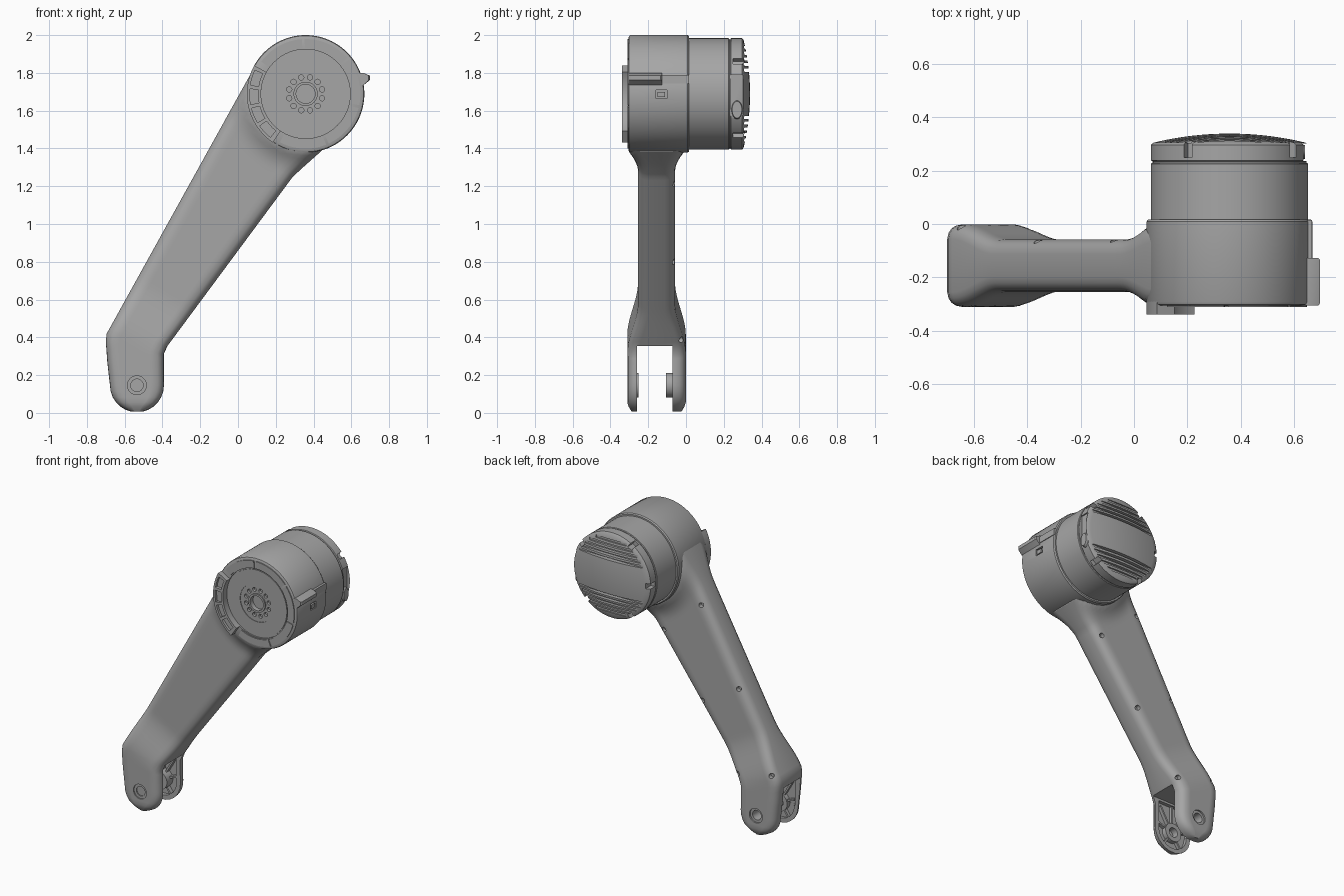
import bpy, bmesh
from math import sin, cos, radians, sqrt, hypot, pi
from mathutils import Matrix, Vector

cube = bpy.data.objects.get("Cube")
if cube:
    bpy.data.objects.remove(cube)

grey = bpy.data.materials.new("satin_grey")
grey.use_nodes = True
COLOUR = (0.38, 0.38, 0.38, 1)
grey.diffuse_color = COLOUR
grey.node_tree.nodes["Principled BSDF"].inputs["Base Color"].default_value = COLOUR

HX, HZ = 0.358, 1.689      # joint axis
PX, PZ = -0.535, 0.146     # fork pin axis
YC = -0.156                # middle plane of the arm


def finish(name, bm):
    bmesh.ops.remove_doubles(bm, verts=bm.verts, dist=1e-5)
    bmesh.ops.recalc_face_normals(bm, faces=bm.faces)
    me = bpy.data.meshes.new(name)
    bm.to_mesh(me)
    bm.free()
    me.materials.append(grey)
    ob = bpy.data.objects.new(name, me)
    bpy.context.collection.objects.link(ob)
    return ob


def loft(name, rings, closed=False):
    """Skin equal-length closed rings, capping the ends or joining them."""
    bm = bmesh.new()
    rows = [[bm.verts.new(p) for p in ring] for ring in rings]
    n = len(rows[0])
    pairs = list(zip(rows, rows[1:])) + ([(rows[-1], rows[0])] if closed else [])
    for a, b in pairs:
        for i in range(n):
            j = (i + 1) % n
            bm.faces.new((a[i], a[j], b[j], b[i]))
    if not closed:
        bm.faces.new(rows[0])
        bm.faces.new(rows[-1])
    return finish(name, bm)


def lathe(name, profile, x=HX, z=HZ, seg=96):
    rings = [[(x + r * cos(2 * pi * i / seg), y, z + r * sin(2 * pi * i / seg))
              for i in range(seg)] for r, y in profile]
    return loft(name, rings)


def cyl(name, x, z, r, y0, y1, seg=24):
    return lathe(name, [(r, y0), (r, y1)], x, z, seg)


def sector(name, r0, r1, a0, a1, y0, y1):
    n = max(4, int((a1 - a0) / 3))
    rings = []
    for i in range(n + 1):
        a = radians(a0 + (a1 - a0) * i / n)
        rings.append([(HX + r * cos(a), y, HZ + r * sin(a))
                      for r, y in ((r0, y0), (r1, y0), (r1, y1), (r0, y1))])
    return loft(name, rings)


def box(name, lo, hi, turn=0, pivot=(0, 0, 0)):
    bm = bmesh.new()
    lo, hi = Vector(lo), Vector(hi)
    bmesh.ops.create_cube(bm, size=1, matrix=Matrix.Translation((lo + hi) / 2)
                          @ Matrix.Diagonal((*(hi - lo), 1)))
    bmesh.ops.rotate(bm, verts=bm.verts, cent=pivot, matrix=Matrix.Rotation(-radians(turn), 3, 'Y'))
    return finish(name, bm)


def cut(ob, cutters):
    """Subtract each cutter, bake the result and drop the cutters."""
    for c in cutters:
        m = ob.modifiers.new("cut", 'BOOLEAN')
        m.operation, m.solver, m.object = 'DIFFERENCE', 'EXACT', c
    bpy.context.view_layer.update()
    me = bpy.data.meshes.new_from_object(ob.evaluated_get(bpy.context.evaluated_depsgraph_get()))
    ob.modifiers.clear()
    ob.data = me
    for c in cutters:
        bpy.data.objects.remove(c)


# Arm: left and right edge pairs from the fork tip up into the joint
edges = []
for a in (12, 25, 38, 51, 64, 77, 90):
    s, c = 0.143 * sin(radians(a)), 0.143 * cos(radians(a))
    edges.append(((PX - s, PZ - c), (PX + s, PZ - c)))
edges += [((-0.692, 0.27), (-0.393, 0.24)), ((-0.70, 0.38), (-0.393, 0.31)),
          ((-0.695, 0.42), (-0.373, 0.355)), ((-0.06, 1.566), (0.29, 1.25)),
          ((0.0, 1.674), (0.35, 1.305)), ((0.07, 1.80), (0.44, 1.385)),
          ((0.2, 1.82), (0.48, 1.5))]


def ease(t):
    t = min(1, max(0, t))
    return t * t * (3 - 2 * t)


def half_depth(x, z):
    h = 0.155 - 0.057 * ease((x * 0.5 + z * 0.866 - 0.04) / 0.32)
    h -= 0.6 * max(0, 0.045 - z)
    d = hypot(x - HX, z - HZ)
    if d > 0.27:
        h += 0.047 * min(1, max(0, (0.43 - d) / 0.12)) ** 2
    return h


lines = []
for (l0, r0), (l1, r1) in zip(edges, edges[1:]):
    l0, r0, l1, r1 = map(Vector, (l0, r0, l1, r1))
    n = max(1, int((l1 - l0).length / 0.028))
    lines += [(l0.lerp(l1, i / n), r0.lerp(r1, i / n)) for i in range(n)]
lines.append((l1, r1))

EDGE = [(0, 0.055), (0.005, 0.033), (0.016, 0.016), (0.034, 0.005), (0.06, 0)]
rings = []
for l, r in lines:
    w = (r - l).length
    k = min(1, w / 0.18)
    cols = [(o * k / w, d) for o, d in EDGE]
    first = cols[-1][0]
    cols += [(first + (1 - 2 * first) * i / 14, 0) for i in range(1, 14)]
    cols += [(1 - o * k / w, d) for o, d in reversed(EDGE)]
    side = []
    for t, d in cols:
        p = l.lerp(r, t)
        side.append((p.x, half_depth(p.x, p.y) - d, p.y))
    rings.append([(x, YC - h, z) for x, h, z in side] + [(x, YC + h, z) for x, h, z in reversed(side)])
arm = loft("arm", rings)

# Fork slot, lightening pockets, pin bores and rear screw holes
cutters = [box("slot", (-0.9, -0.26, -0.1), (-0.2, -0.072, 0.355)),
           box("pocket", (-0.655, -0.285, 0.15), (-0.425, -0.04, 0.34)),
           cyl("round_pocket", PX, PZ, 0.112, -0.284, -0.041, 48),
           cyl("bore", PX, PZ, 0.033, -0.5, 0.2, 32),
           cyl("front_counterbore", PX, PZ, 0.05, -0.5, -0.303, 32),
           cyl("rear_counterbore", PX, PZ, 0.05, -0.012, 0.2, 32)]
L0, R0, L1, R1 = map(Vector, (*edges[9], *edges[10]))
for t in (0.03, 0.48, 0.93):
    l, r = L0.lerp(L1, t), R0.lerp(R1, t)
    for p in (l.lerp(r, 0.09), r.lerp(l, 0.09)):
        y = YC + half_depth(p.x, p.y)
        cutters.append(cyl("screw_hole", p.x, p.y, 0.016, y - 0.03, y + 0.1, 16))
cut(arm, cutters)

# Bushings and stiffening ribs inside the fork
for name, y0, y1 in (("front_bushing", -0.295, -0.252), ("rear_bushing", -0.106, -0.03)):
    lathe(name, [(0.033, y0), (0.064, y0), (0.064, y1), (0.033, y1), (0.033, y0)], PX, PZ, 40)
for side, y0, y1 in (("front", -0.29, -0.262), ("rear", -0.07, -0.035)):
    for a in (20, 60, 90, 120, 160, 235, 305):
        reach = 0.19 if 50 < a < 130 else 0.118
        box(side + "_fork_rib", (PX + 0.055, y0, PZ - 0.006), (PX + reach, y1, PZ + 0.006), a, (PX, 0, PZ))

# Joint housing with its recessed front face and bolt circle
housing = lathe("joint_housing", [
    (0, -0.275), (0.05, -0.275), (0.05, -0.307), (0.064, -0.307), (0.064, -0.298), (0.13, -0.298),
    (0.13, -0.302), (0.228, -0.302), (0.228, -0.296), (0.236, -0.296), (0.236, -0.305), (0.298, -0.305),
    (0.307, -0.301), (0.311, -0.292), (0.311, 0.009), (0.305, 0.017), (0, 0.017)])
holes = []
for i in range(12):
    a = radians(30 * i + 15)
    holes.append(cyl("bolt_hole", HX + 0.09 * cos(a), HZ + 0.09 * sin(a), 0.014, -0.4, -0.28, 16))
holes.append(box("side_port", (0.63, -0.16, 1.665), (0.72, -0.10, 1.71)))
cut(housing, holes)

# Front ring panels
for i in range(5):
    a = -118 + 53 * i
    sector("ring_panel", 0.243, 0.29, a, a + 50, -0.311, -0.30)

# Raised connector band with four pockets
band = sector("connector_band", 0.236, 0.311, 151, 236, -0.34, -0.29)
cut(band, [sector("band_pocket", 0.252, 0.296, a, a + 16, -0.36, -0.322) for a in (155, 175, 195, 215)])

# Side latch and its guide rail
loft("side_latch", [[(0.62, y, 1.80), (0.665, y, 1.80), (x, y, 1.785), (x, y, 1.762), (0.665, y, 1.735),
                     (0.62, y, 1.735)] for x, y in ((0.692, -0.305), (0.698, -0.295), (0.698, -0.135), (0.692, -0.128))])
box("latch_rail", (0.63, -0.13, 1.745), (0.668, 0.015, 1.79))
box("port_plug", (0.64, -0.15, 1.672), (0.668, -0.112, 1.70))

# Motor can with a domed, slatted rear cap
def dome(r):
    return 0.339 - 0.034 * (r / 0.285) ** 2


lathe("motor_can", [(0, 0), (0.295, 0), (0.295, 0.225), (0.291, 0.229), (0, 0.229)])
cap = lathe("rear_cap", [(0, 0.22), (0.288, 0.22), (0.288, 0.235), (0.295, 0.238), (0.295, 0.297)]
            + [(0.285 - 0.0285 * i, dome(0.285 - 0.0285 * i)) for i in range(11)])
slots = []
for s in (-1, 1):
    for i in range(5):
        dz = 0.125 + 0.03 * i
        w = sqrt(0.272 ** 2 - dz ** 2)
        z = HZ + s * dz
        slots.append(box("slat_gap", (HX - w, dome(0.272) - 0.005, z - 0.008), (HX + w, 0.4, z + 0.008)))
for a in (122, 36, -48, -122, 180):
    slots.append(box("rim_notch", (HX + 0.265, 0.25, HZ - 0.018), (HX + 0.4, 0.4, HZ + 0.018), a, (HX, 0, HZ)))
slots.append(box("side_recess", (HX + 0.268, 0.236, 1.52), (HX + 0.4, 0.302, 1.79)))
cut(cap, slots)

# Cable port in the cap recess
bm = bmesh.new()
bmesh.ops.create_cone(bm, cap_ends=True, segments=32, radius1=0.03, radius2=0.026, depth=0.022,
                      matrix=Matrix.Translation((HX + 0.272, 0.27, 1.605)) @ Matrix.Diagonal((1, 1, 1.7, 1))
                      @ Matrix.Rotation(pi / 2, 4, 'Y'))
finish("cable_port", bm)

# Crisp edges with smooth curved surfaces
bpy.ops.object.select_all(action='DESELECT')
for ob in bpy.context.scene.objects:
    if ob.type == 'MESH':
        ob.select_set(True)
        bpy.context.view_layer.objects.active = ob
bpy.ops.object.shade_smooth_by_angle(angle=radians(28))
